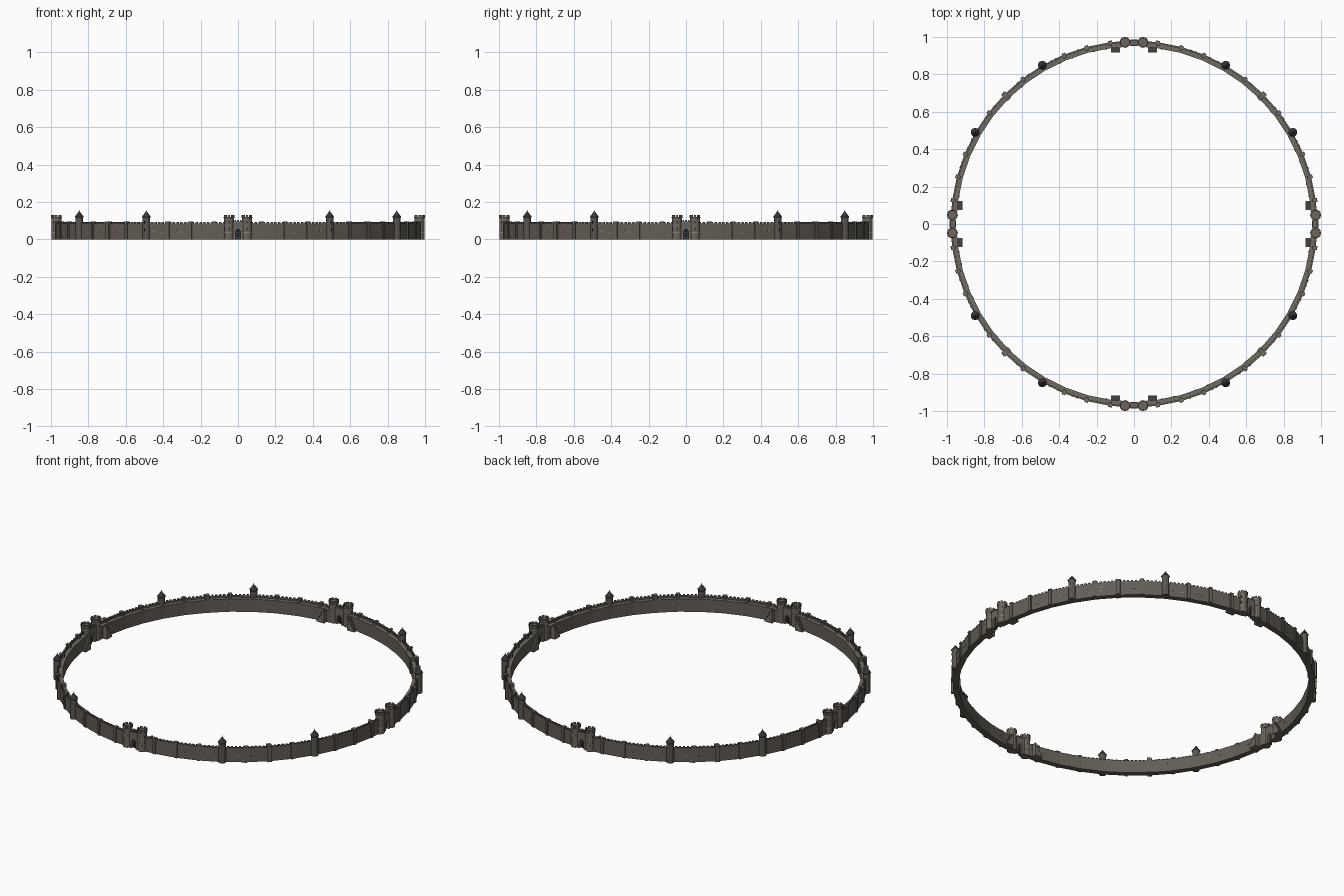
import bpy, bmesh, random
from math import radians, cos, sin, pi
from mathutils import Matrix, Vector

cube = bpy.data.objects.get("Cube")
if cube:
    bpy.data.objects.remove(cube)
random.seed(4)


def material(name, rgb):
    m = bpy.data.materials.new(name)
    m.use_nodes = True
    m.diffuse_color = (*rgb, 1)
    m.node_tree.nodes["Principled BSDF"].inputs["Base Color"].default_value = (*rgb, 1)
    return m


WALL = material("wall stone", (0.125, 0.11, 0.092))
WALK = material("walkway stone", (0.16, 0.145, 0.125))
TOWER = material("tower stone", (0.105, 0.095, 0.082))
GATE = material("gatehouse stone", (0.15, 0.132, 0.108))
TRIM = material("light trim stone", (0.27, 0.235, 0.18))
ROOF = material("dark slate", (0.035, 0.035, 0.038))
DARK = material("dark opening", (0.015, 0.014, 0.013))
DOOR = material("iron gate", (0.07, 0.07, 0.075))


def turn(deg):
    # Local x points outward, local y runs along the wall
    return Matrix.Rotation(radians(deg), 4, 'Z')


def finish(bm, name, *mats):
    bmesh.ops.recalc_face_normals(bm, faces=bm.faces[:])
    me = bpy.data.meshes.new(name)
    bm.to_mesh(me)
    bm.free()
    for m in mats:
        me.materials.append(m)
    ob = bpy.data.objects.new(name, me)
    bpy.context.collection.objects.link(ob)
    return ob


def box(bm, M, x, y, z, idx=0):
    # x, y and z are (low, high) ranges in the local frame
    mid = Vector([(a + b) / 2 for a, b in (x, y, z)])
    size = [b - a for a, b in (x, y, z)]
    mat = M @ Matrix.Translation(mid) @ Matrix.Diagonal((*size, 1))
    out = bmesh.ops.create_cube(bm, size=1, matrix=mat)
    for f in {f for v in out["verts"] for f in v.link_faces}:
        f.material_index = idx


def drum(bm, M, x, y, z0, z1, r0, r1, idx=0, sides=12):
    mat = M @ Matrix.Translation((x, y, (z0 + z1) / 2))
    out = bmesh.ops.create_cone(bm, cap_ends=True, segments=sides, radius1=r0,
                                radius2=r1, depth=z1 - z0, matrix=mat)
    for f in {f for v in out["verts"] for f in v.link_faces}:
        f.material_index = idx


def extrude_outline(bm, M, pts, x0, x1, idx=0):
    # Prism of a (y, z) outline, running outward from x0 to x1
    rings = [[bm.verts.new(M @ Vector((x, y, z))) for y, z in pts] for x in (x0, x1)]
    faces = [bm.faces.new(r) for r in rings]
    n = len(pts)
    for i in range(n):
        j = (i + 1) % n
        faces.append(bm.faces.new((rings[0][i], rings[0][j], rings[1][j], rings[1][i])))
    for f in faces:
        f.material_index = idx


def arch(half, spring, rise):
    # Pointed arch outline from left foot to right foot
    side = [(half * cos(t * pi / 8), spring + rise * sin(t * pi / 8)) for t in range(4)]
    left = [(-half, 0)] + [(-y, z) for y, z in side]
    return left + [(0, spring + rise)] + [(y, z) for y, z in reversed(side)] + [(half, 0)]


STEP, R_OUT, R_IN = 7.5, 0.98, 0.948
ANGLES = [2.8] + [STEP * k for k in range(1, 12)] + [87.2]
PROFILE = [(R_IN, 0), (R_OUT, 0), (R_OUT, 0.084), (R_OUT - 0.009, 0.084),
           (R_OUT - 0.009, 0.076), (R_IN, 0.076)]

# Curtain walls, one per quarter
bm = bmesh.new()
for q in range(4):
    rings = [[bm.verts.new(turn(90 * q + a) @ Vector((r, 0, z))) for r, z in PROFILE]
             for a in ANGLES]
    bm.faces.new(rings[0])
    bm.faces.new(rings[-1])
    for a, b in zip(rings, rings[1:]):
        for i in range(len(PROFILE)):
            j = (i + 1) % len(PROFILE)
            f = bm.faces.new((a[i], a[j], b[j], b[i]))
            if i == 4:
                f.material_index = 1
finish(bm, "curtain_wall", WALL, WALK)

# Merlons along the outer parapet and scattered light stones on both faces
merlons, stones = bmesh.new(), bmesh.new()
spots = [(random.randrange(11), random.uniform(-0.04, 0.04), random.uniform(0.03, 0.06),
          random.random() < 0.6) for _ in range(20)]
for q in range(4):
    for k in range(12):
        M = turn(90 * q + STEP * (k + 0.5))
        chord = R_OUT * cos(radians(STEP / 2))
        for i in range(6):
            y = (i - 2.5) * 0.0213
            if abs(STEP * (k + 0.5) + y * 58 - 45) < 41:
                box(merlons, M, (chord - 0.009, chord), (y - 0.006, y + 0.006), (0.084, 0.092))
    for k, y, z, outer in spots:
        M = turn(90 * q + STEP * (k + 0.5))
        face = (R_OUT if outer else R_IN) * cos(radians(STEP / 2))
        box(stones, M, (face - 0.002, face + 0.002), (y - 0.006, y + 0.006), (z, z + 0.006))
finish(merlons, "merlons", WALL)
finish(stones, "light_stones", TRIM)

# Buttresses at the wall corners, larger at the middle of each quarter
bm = bmesh.new()
for q in range(4):
    for k in range(1, 12):
        if k in (4, 8):
            continue
        M = turn(90 * q + STEP * k)
        big = k == 6
        w = 0.012 if big else 0.008
        box(bm, M, (R_IN - 0.005 if big else R_OUT - 0.02, R_OUT + (0.012 if big else 0.006)),
            (-w, w), (0, 0.09))
        box(bm, M, (R_OUT - 0.014, R_OUT + 0.008), (-w - 0.002, w + 0.002), (0.09, 0.095), 1)
finish(bm, "buttresses", WALL, WALK)

# Round wall towers with pointed slate roofs
bm = bmesh.new()
for q in range(4):
    for a in (30, 60):
        M = turn(90 * q + a)
        drum(bm, M, R_OUT, 0, 0, 0.112, 0.02, 0.02)
        drum(bm, M, R_OUT, 0, 0.112, 0.12, 0.02, 0.023)
        drum(bm, M, R_OUT, 0, 0.12, 0.15, 0.024, 0.002, 1)
        drum(bm, M, R_OUT, 0, 0.148, 0.158, 0.0015, 0.0008, 1, 6)
        for z in (0.045, 0.085):
            box(bm, M, (R_OUT + 0.015, R_OUT + 0.0205), (-0.0015, 0.0015), (z, z + 0.014), 2)
finish(bm, "wall_towers", TOWER, ROOF, DARK)

# Twin gate towers with bands, slits and battlements
GX, GY, GR = 0.971, 0.048, 0.026
bm = bmesh.new()
for q in range(4):
    M = turn(90 * q)
    for y in (-GY, GY):
        drum(bm, M, GX, y, 0, 0.11, GR, GR)
        drum(bm, M, GX, y, 0.11, 0.116, GR, GR + 0.003)
        drum(bm, M, GX, y, 0.116, 0.12, GR + 0.003, GR + 0.003)
        for z in (0.035, 0.072, 0.104):
            drum(bm, M, GX, y, z, z + 0.003, GR + 0.0012, GR + 0.0012, 1)
        T = M @ Matrix.Translation((GX, y, 0))
        for i in range(8):
            box(bm, T @ turn(45 * i), (GR - 0.005, GR + 0.002), (-0.0065, 0.0065), (0.119, 0.13))
        for a in (-60, 0, 60):
            for z in (0.048, 0.084):
                box(bm, T @ turn(a), (GR - 0.004, GR + 0.0005), (-0.0015, 0.0015),
                    (z, z + 0.014), 2)
finish(bm, "gate_towers", GATE, TRIM, DARK)

# Gatehouses with an arched passage, its trim and a barred gate
house, bars = bmesh.new(), bmesh.new()
for q in range(4):
    M = turn(90 * q)
    opening = arch(0.014, 0.034, 0.022)
    outline = opening + [(0.035, 0), (0.035, 0.096), (-0.035, 0.096), (-0.035, 0)]
    extrude_outline(house, M, outline, 0.954, 0.985)
    frame = opening + list(reversed(arch(0.0175, 0.034, 0.027)))
    for x in (0.9525, 0.984):
        extrude_outline(house, M, frame, x, x + 0.0025, 1)
    for i in range(-1, 2):
        y = i * 0.014
        for x in (0.954, 0.978):
            box(house, M, (x, x + 0.007), (y - 0.0045, y + 0.0045), (0.096, 0.104))
    extrude_outline(bars, M, opening, 0.968, 0.971, 1)
    for i in range(-2, 3):
        box(bars, M, (0.965, 0.974), (i * 0.005 - 0.0008, i * 0.005 + 0.0008), (0, 0.044))
    for z in (0.01, 0.022, 0.034):
        box(bars, M, (0.966, 0.973), (-0.014, 0.014), (z, z + 0.0016))
finish(house, "gatehouses", GATE, TRIM)
finish(bars, "gates", DOOR, DARK)

# Stairs up to the walkway on the inner side of each gate
bm = bmesh.new()
STEPS = 8
for q in range(4):
    for s in (-1, 1):
        for i in range(STEPS):
            y = sorted((s * (0.076 + 0.006 * i), s * (0.082 + 0.006 * i)))
            box(bm, turn(90 * q), (0.918, 0.958), y, (0, 0.076 * (STEPS - i) / STEPS))
finish(bm, "stairs", WALK)
